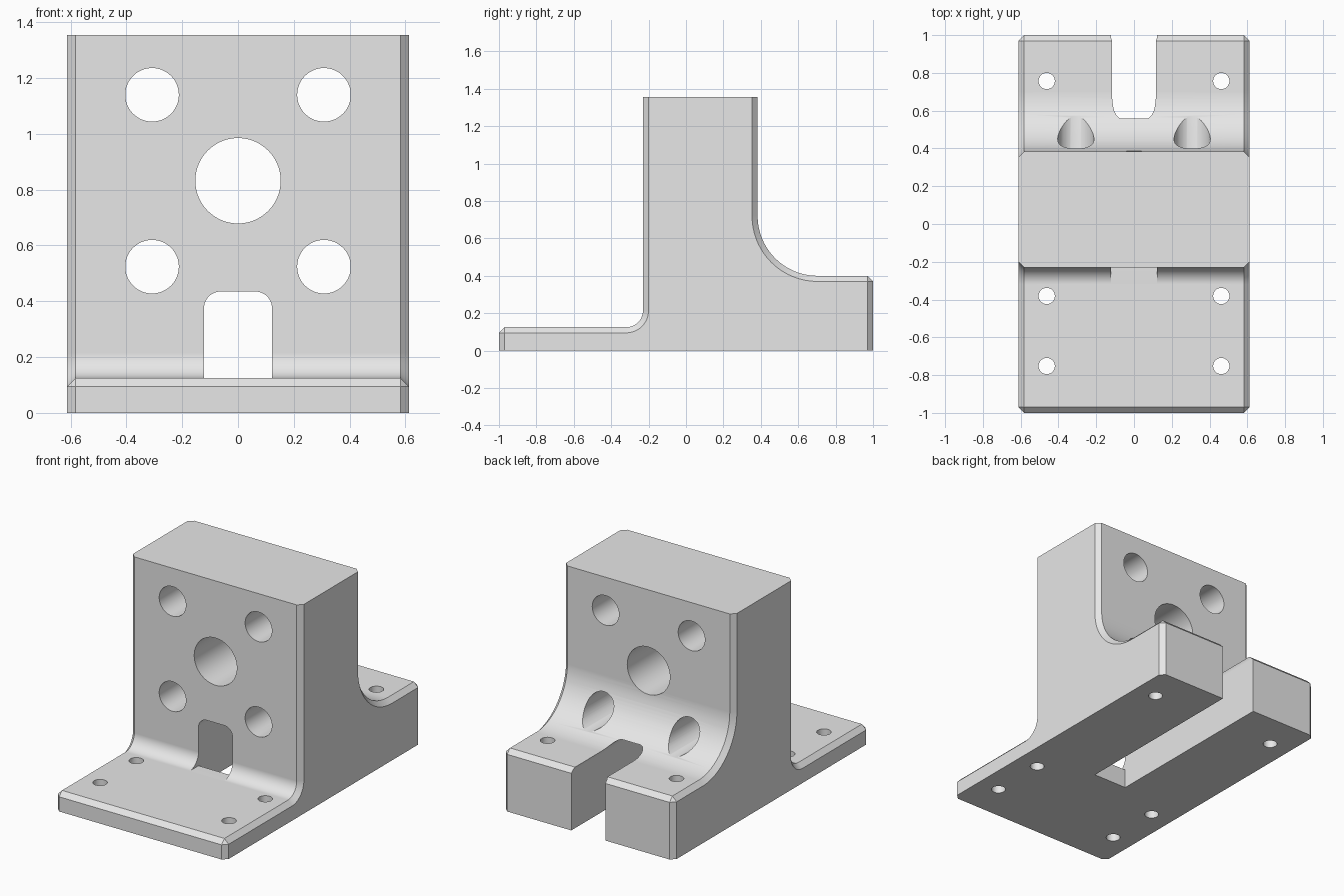
import bpy, bmesh
from math import cos, sin, pi, radians
from mathutils import Matrix

cube = bpy.data.objects.get("Cube")
if cube:
    bpy.data.objects.remove(cube)

HALF_W, HEIGHT, CHAMFER = 0.612, 1.355, 0.03
FRONT, BACK = -0.23, 0.383        # wall faces
PLATE, FOOT = 0.125, 0.40         # front plate and rear foot heights

steel = bpy.data.materials.new("grey metal")
steel.use_nodes = True
grey = (0.8, 0.8, 0.8, 1)
steel.diffuse_color = grey
steel.node_tree.nodes["Principled BSDF"].inputs["Base Color"].default_value = grey


def arc(cx, cy, r, a0, a1, n):
    """Points on an arc, angles in degrees."""
    angles = [radians(a0 + (a1 - a0) * i / n) for i in range(n + 1)]
    return [(cx + r * cos(a), cy + r * sin(a)) for a in angles]


def prism(name, points, place, depth):
    """Extrude a 2D profile; place maps (u, v) to 3D and depth is the sweep."""
    bm = bmesh.new()
    face = bm.faces.new([bm.verts.new(place(u, v)) for u, v in points])
    ext = bmesh.ops.extrude_face_region(bm, geom=[face])["geom"]
    verts = [g for g in ext if isinstance(g, bmesh.types.BMVert)]
    bmesh.ops.translate(bm, verts=verts, vec=depth)
    bmesh.ops.recalc_face_normals(bm, faces=bm.faces)
    mesh = bpy.data.meshes.new(name)
    bm.to_mesh(mesh)
    bm.free()
    obj = bpy.data.objects.new(name, mesh)
    bpy.context.collection.objects.link(obj)
    return obj


# Bracket body: side profile with a small front and a large rear fillet
small, large = 0.09, 0.32
profile = [(-1, 0), (-1, PLATE)]
profile += arc(FRONT - small, PLATE + small, small, -90, 0, 12)
profile += [(FRONT, HEIGHT), (BACK, HEIGHT)]
profile += arc(BACK + large, FOOT + large, large, 180, 270, 24)
profile += [(1, FOOT), (1, 0)]
body = prism("mounting_bracket", profile,
             lambda y, z: (-HALF_W, y, z), (2 * HALF_W, 0, 0))
body.data.materials.append(steel)

# Chamfer the side outline and the two end edges, not the top or underside
bm = bmesh.new()
bm.from_mesh(body.data)
edges = []
for e in bm.edges:
    a, b = (v.co for v in e.verts)
    on_side = abs(a.x - b.x) < 0.001
    level_end = any(abs(a.z - h) + abs(b.z - h) < 0.001 for h in (0, HEIGHT))
    end_edge = not on_side and abs(a.y) > 0.999 and a.z > 0.01
    if (on_side and not level_end) or end_edge:
        edges.append(e)
bmesh.ops.bevel(bm, geom=edges, offset=CHAMFER, offset_type='OFFSET',
                segments=1, profile=0.5, affect='EDGES', clamp_overlap=False)
bm.to_mesh(body.data)
bm.free()

cutters = []


def hole(name, points, axis):
    """Through hole along Y (points in x, z) or along Z (points in x, y)."""
    if axis == 'Y':
        cutters.append(prism(name, points, lambda x, z: (x, -1.5, z), (0, 3, 0)))
    else:
        cutters.append(prism(name, points, lambda x, y: (x, y, -0.5), (0, 0, 1.3)))


def circle(x, y, r, n):
    return arc(x, y, r, 0, 360, n)[:-1]


# Centre bore, four bolt holes and six base screw holes
hole("centre_bore_cutter", circle(0, 0.832, 0.153, 64), 'Y')
for x in (-0.308, 0.308):
    for z in (0.524, 1.14):
        hole("bolt_hole_cutter", circle(x, z, 0.096, 48), 'Y')
for x in (-0.462, 0.462):
    for y in (-0.752, -0.381, 0.757):
        # stop short of the wall above
        hole("screw_hole_cutter", circle(x, y, 0.043, 32), 'Z')

# Round-topped slot: open underneath behind the plate, floored above it
SLOT, SLOT_TOP, ROUND = 0.122, 0.435, 0.06


def slot(name, bottom, y0, y1):
    pts = [(-SLOT, bottom), (SLOT, bottom)]
    pts += arc(SLOT - ROUND, SLOT_TOP - ROUND, ROUND, 0, 90, 10)
    pts += arc(ROUND - SLOT, SLOT_TOP - ROUND, ROUND, 90, 180, 10)
    cutters.append(prism(name, pts, lambda x, z: (x, y0, z), (0, y1 - y0, 0)))


slot("rear_slot_cutter", -0.2, FRONT, 1.2)
slot("front_slot_cutter", PLATE + 0.0003, -0.5, 0.1)

for c in cutters:
    mod = body.modifiers.new("cut", 'BOOLEAN')
    mod.operation, mod.solver, mod.object = 'DIFFERENCE', 'EXACT', c

# Bake the cuts, then remove the cutters
bpy.context.view_layer.update()
graph = bpy.context.evaluated_depsgraph_get()
baked = bpy.data.meshes.new_from_object(body.evaluated_get(graph))
body.modifiers.clear()
body.data = baked
for c in cutters:
    bpy.data.objects.remove(c)
baked.materials.clear()
baked.materials.append(steel)

# Smooth the fillets and bores, keep the edges crisp
bpy.ops.object.select_all(action='DESELECT')
body.select_set(True)
bpy.context.view_layer.objects.active = body
bpy.ops.object.shade_smooth_by_angle(angle=radians(30))
weighted = body.modifiers.new("flat faces", 'WEIGHTED_NORMAL')
weighted.keep_sharp = True
